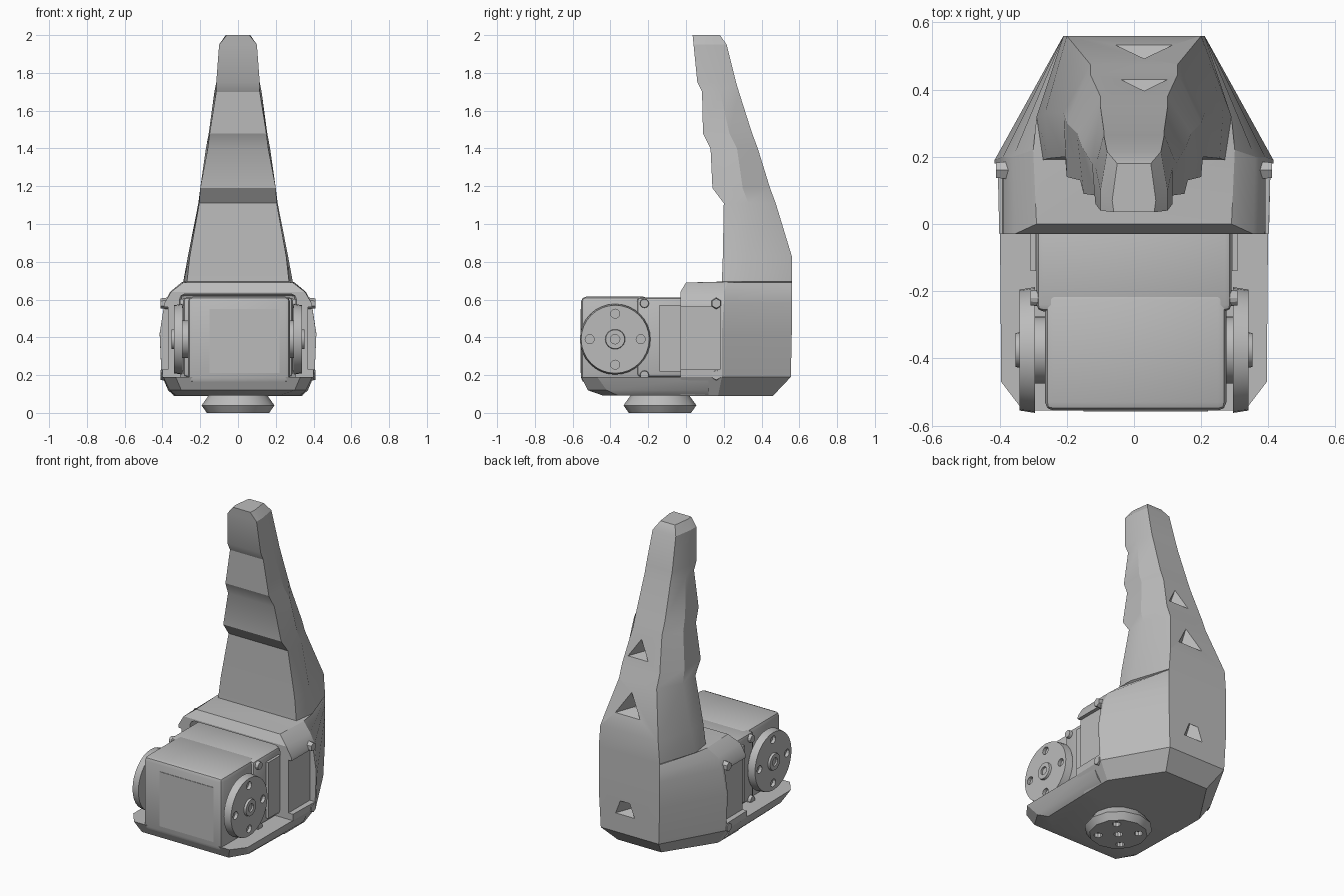
import bpy
import bmesh
from math import radians, pi, sin, cos
from mathutils import Vector

default = bpy.data.objects.get("Cube")
if default:
    bpy.data.objects.remove(default, do_unlink=True)

grey = bpy.data.materials.new("plain grey")
grey.use_nodes = True
tone = (0.5, 0.5, 0.5, 1)
grey.diffuse_color = tone
grey.node_tree.nodes["Principled BSDF"].inputs["Base Color"].default_value = tone


def activate(obj):
    bpy.ops.object.select_all(action='DESELECT')
    obj.select_set(True)
    bpy.context.view_layer.objects.active = obj


def finish(obj, name, angle=25):
    obj.name = name
    obj.data.materials.clear()
    obj.data.materials.append(grey)
    activate(obj)
    bpy.ops.object.shade_smooth_by_angle(angle=radians(angle))
    return obj


def loft(name, rows):
    """Stack symmetric sections; each row is z, then x, y pairs of the left half."""
    bm = bmesh.new()
    rings = []
    for z, *flat in rows:
        half = list(zip(flat[::2], flat[1::2]))
        outline = half + [(-x, y) for x, y in reversed(half)]
        rings.append([bm.verts.new((x, y, z)) for x, y in outline])
    for low, high in zip(rings, rings[1:]):
        for i in range(len(low)):
            j = (i + 1) % len(low)
            bm.faces.new((low[i], low[j], high[j], high[i]))
    bm.faces.new(list(reversed(rings[0])))
    bm.faces.new(rings[-1])
    bmesh.ops.recalc_face_normals(bm, faces=bm.faces)
    mesh = bpy.data.meshes.new(name)
    bm.to_mesh(mesh)
    bm.free()
    obj = bpy.data.objects.new(name, mesh)
    bpy.context.collection.objects.link(obj)
    return obj


def box(name, low, high, bevel=0.0):
    low, high = Vector(low), Vector(high)
    bpy.ops.mesh.primitive_cube_add(size=1, location=(low + high) / 2)
    obj = bpy.context.object
    obj.scale = high - low
    bpy.ops.object.transform_apply(location=False, rotation=False, scale=True)
    if bevel:
        mod = obj.modifiers.new("rounded edges", 'BEVEL')
        mod.width = bevel
        mod.segments = 2
        bpy.ops.object.modifier_apply(modifier=mod.name)
    return finish(obj, name)


def cone(name, start, end, radius, end_radius=None, sides=24):
    start, end = Vector(start), Vector(end)
    axis = end - start
    bpy.ops.mesh.primitive_cone_add(
        vertices=sides, radius1=radius,
        radius2=radius if end_radius is None else end_radius,
        depth=axis.length, location=(start + end) / 2,
        rotation=axis.to_track_quat('Z', 'Y').to_euler())
    return finish(bpy.context.object, name)


def cut(target, cutter):
    mod = target.modifiers.new("cut", 'BOOLEAN')
    mod.operation = 'DIFFERENCE'
    mod.solver = 'EXACT'
    mod.object = cutter
    activate(target)
    bpy.ops.object.modifier_apply(modifier=mod.name)
    bpy.data.objects.remove(cutter, do_unlink=True)


# Housing and tall stepped finger: front, side and back corner of each section
housing = loft("finger_housing", [
    (.09, .34, -.03, .34, .17, .15, .46),
    (.19, .4, -.03, .405, .19, .2, .555),
    (.42, .405, -.03, .415, .19, .21, .56),
    (.58, .39, -.03, .39, .2, .21, .56),
    (.64, .355, -.03, .36, .2, .21, .56),
    (.69, .29, 0, .3, .22, .21, .56),
    (.695, .27, .19, .29, .32, .21, .56),
    (.83, .255, .195, .265, .33, .2, .56),
    (1.11, .205, .2, .21, .33, .13, .475),
    (1.19, .2, .14, .2, .3, .13, .445),
    (1.4, .16, .13, .17, .27, .1, .38),
    (1.48, .15, .09, .155, .23, .1, .35),
    (1.7, .115, .085, .125, .18, .09, .28),
    (1.75, .115, .06, .115, .17, .09, .265),
    (1.95, .1, .04, .1, .1, .08, .215),
    (2, .06, .035, .065, .07, .05, .18)])

# Pocket that receives the motor, and shallow recesses in both cheeks
cut(housing, box("pocket_cutter", (-.31, -.2, .2), (.31, .06, .63), .03))
for side in (-1, 1):
    edges = sorted((side * .37, side * .5))
    cut(housing, box("recess_cutter", (edges[0], -.1, .23), (edges[1], .18, .56)))

# Triangular dents down the back
for z, y, size in ((.35, .57, .1), (.97, .53, .11), (1.28, .43, .09)):
    cut(housing, cone("dent_cutter", (.03, y, z), (.03, y - .08, z - .02), size, .01, 3))
finish(housing, "finger_housing")

# Tray under the motor
tray = loft("base_tray", [
    (.092, .22, -.44, .33, -.36, .34, .12),
    (.12, .3, -.52, .36, -.42, .37, .12),
    (.19, .33, -.555, .395, -.47, .4, .12)])
finish(tray, "base_tray")

# Motor body
box("motor_front", (-.265, -.555, .16), (.275, -.2, .615), .025)
box("motor_rear", (-.29, -.26, .19), (.29, .045, .612), .02)
box("motor_front_panel", (-.15, -.558, .21), (.22, -.54, .55))

# Parts repeated on each side of the motor
for side in (-1, 1):
    word = "left" if side > 0 else "right"
    hub_y, hub_z = -.375, .39
    horn = cone(word + "_horn", (side * .295, hub_y, hub_z),
                (side * .34, hub_y, hub_z), .187, .18, 32)
    for step in range(4):
        a = step * pi / 2
        y, z = hub_y + .135 * cos(a), hub_z + .135 * sin(a)
        cut(horn, cone("hole_cutter", (side * .32, y, z), (side * .36, y, z), .024, sides=12))
    finish(horn, word + "_horn")
    cone(word + "_horn_shaft", (side * .25, hub_y, hub_z), (side * .3, hub_y, hub_z), .1)
    hub = cone(word + "_horn_hub", (side * .33, hub_y, hub_z),
               (side * .353, hub_y, hub_z), .055, .05)
    cut(hub, cone("hole_cutter", (side * .342, hub_y, hub_z),
                  (side * .37, hub_y, hub_z), .025, sides=12))
    finish(hub, word + "_horn_hub")
    box(word + "_flange", (side * .3 - .008, -.14, .22), (side * .3 + .008, -.02, .57))
    for z in (.2, .58):
        cone(word + "_motor_screw", (side * .26, -.22, z),
             (side * .308, -.22, z), .028, .022, 12)
        cone(word + "_cheek_screw", (side * .36, .16, z),
             (side * .41, .16, z), .032, .026, 6)

# Mounting disc under the base
disc_y = -.138
disc = cone("mount_disc_lower", (0, disc_y, .04), (0, disc_y, 0), .193, .165, 12)
cut(disc, cone("hole_cutter", (0, disc_y, .03), (0, disc_y, -.02), .025, sides=10))
for step in range(4):
    a = step * pi / 2 + pi / 4
    x, y = .115 * cos(a), disc_y + .115 * sin(a)
    cut(disc, cone("hole_cutter", (x, y, .025), (x, y, -.02), .025, sides=10))
finish(disc, "mount_disc_lower")
cone("mount_disc_upper", (0, disc_y, .04), (0, disc_y, .1), .193, .15, 12)
